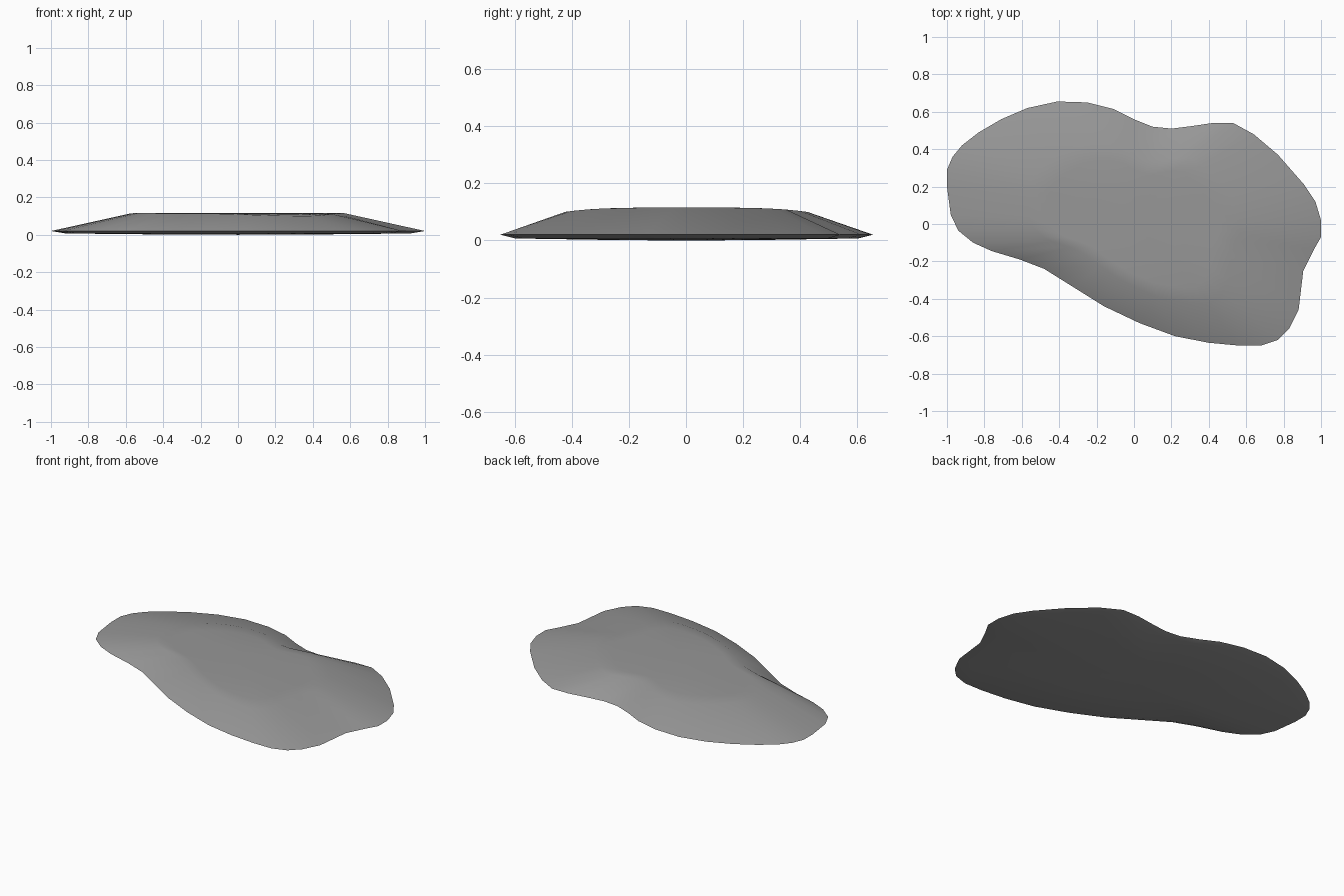
import bpy, bmesh

if "Cube" in bpy.data.objects:
    bpy.data.objects.remove(bpy.data.objects["Cube"])

# Irregular outline of the slab, counter-clockwise seen from above
OUTLINE = [
    (1.0, .02), (.97, .12), (.91, .21), (.77, .37), (.64, .48), (.53, .54),
    (.42, .54), (.32, .525), (.20, .51), (.10, .52), (0, .56), (-.11, .615),
    (-.25, .65), (-.41, .655), (-.57, .62), (-.71, .56), (-.83, .49),
    (-.92, .42), (-.97, .36), (-1.0, .29), (-1.0, .20), (-.98, .05),
    (-.94, -.035), (-.86, -.10), (-.76, -.145), (-.61, -.19), (-.48, -.24),
    (-.32, -.34), (-.16, -.44), (.03, -.53), (.22, -.60), (.40, -.635),
    (.56, -.65), (.68, -.65), (.77, -.62), (.83, -.56), (.88, -.46),
    (.905, -.25), (.96, -.14), (1.0, -.07)]


def top_z(y):
    """Crown height, falling away slightly towards front and back."""
    return .115 - .016 * (abs(y) / .43) ** 4


bm = bmesh.new()


def ring(sx, sy, z):
    return [bm.verts.new((x * sx, y * sy, z(y * sy))) for x, y in OUTLINE]


def bridge(a, b):
    n = len(a)
    for i in range(n):
        j = (i + 1) % n
        bm.faces.new((a[i], a[j], b[j], b[i]))


def cap(loop, z):
    c = bm.verts.new((0, 0, z))
    for i in range(len(loop)):
        bm.faces.new((loop[i], loop[(i + 1) % len(loop)], c))


# Shallow underside, thin rim, sloping flank and flat crown
rings = [ring(.35, .35, lambda y: .001),
         ring(.92, .92, lambda y: .007),
         ring(1, 1, lambda y: .02),
         ring(.57, .65, top_z),
         ring(.46, .52, top_z),
         ring(.25, .27, top_z)]
for lower, upper in zip(rings, rings[1:]):
    bridge(lower, upper)
cap(rings[-1], .115)
cap(rings[0][::-1], 0)
bmesh.ops.recalc_face_normals(bm, faces=bm.faces)

mesh = bpy.data.meshes.new("flat_rock")
bm.to_mesh(mesh)
bm.free()

# Dark grey stone
stone = bpy.data.materials.new("dark_stone")
stone.diffuse_color = (.31, .31, .31, 1)
stone.use_nodes = True
stone.node_tree.nodes["Principled BSDF"].inputs["Base Color"].default_value = stone.diffuse_color
mesh.materials.append(stone)

rock = bpy.data.objects.new("flat_rock", mesh)
bpy.context.collection.objects.link(rock)
bpy.context.view_layer.objects.active = rock
rock.select_set(True)
bpy.ops.object.shade_smooth_by_angle(angle=.7)
